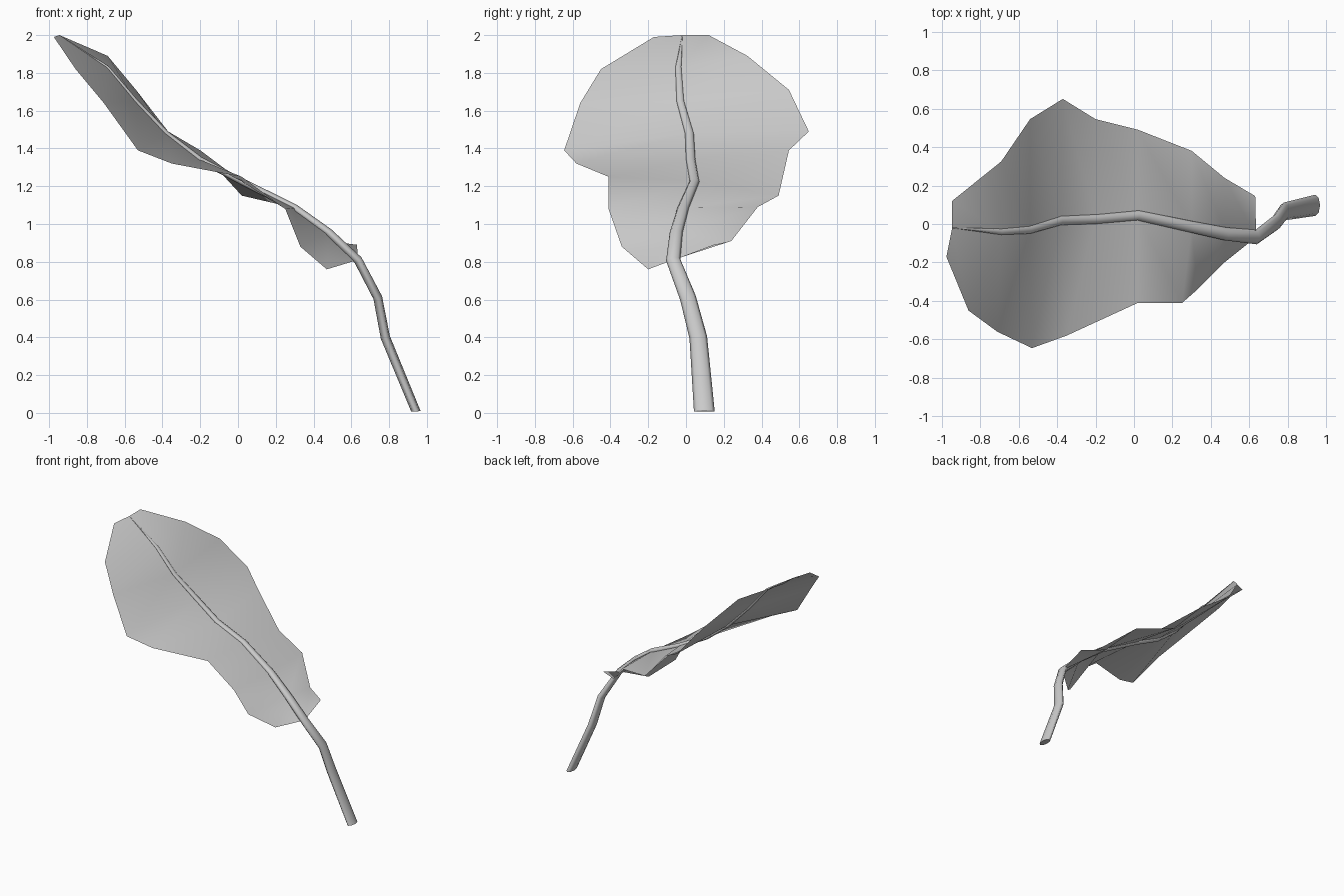
import bpy, math
from mathutils import Vector

if "Cube" in bpy.data.objects:
    bpy.data.objects.remove(bpy.data.objects["Cube"])

# Midrib path from stem base to leaf tip: x, y, z, half width, half depth
path = [(.942, .097, .008, .055, .025), (.78, .065, .40, .047, .025), (.74, .01, .61, .043, .024),
        (.635, -.068, .81, .038, .023), (.48, -.052, .955, .034, .022), (.30, -.015, 1.085, .03, .02),
        (.02, .045, 1.225, .026, .018), (-.20, .025, 1.34, .025, .016), (-.38, .018, 1.48, .023, .014),
        (-.54, -.03, 1.65, .02, .011), (-.69, -.04, 1.83, .016, .008), (-.945, -.02, 2.0, .001, .001)]
# Blade margins, stem end to tip
back_edge = [(.63, .145, .89), (.47, .24, .91), (.30, .38, 1.09), (.02, .49, 1.15), (-.20, .545, 1.39),
             (-.37, .65, 1.49), (-.54, .545, 1.71), (-.69, .325, 1.89), (-.945, .12, 2.0)]
front_edge = [(.47, -.20, .76), (.33, -.34, .88), (.25, -.41, 1.08), (.02, -.41, 1.25), (-.35, -.58, 1.32),
              (-.53, -.645, 1.39), (-.71, -.56, 1.64), (-.86, -.45, 1.82), (-.975, -.17, 1.99)]


def make(name, verts, faces):
    me = bpy.data.meshes.new(name)
    me.from_pydata(verts, [], faces)
    me.update()
    for p in me.polygons:
        p.use_smooth = len(p.vertices) < 5
    ob = bpy.data.objects.new(name, me)
    bpy.context.collection.objects.link(ob)
    return ob


# Leaf blade: two curved halves meeting on the midrib
mid = [p[:3] for p in path[3:]]
n = len(mid)
faces = []
for i in range(n - 1):
    faces.append((i, i + 1, n + i + 1, n + i))
    faces.append((n + i, n + i + 1, 2 * n + i + 1, 2 * n + i))
make("leaf_blade", front_edge + mid + back_edge, faces)

# Stem and midrib: flattened tapering tube
sides = 8
pts = [Vector(p[:3]) for p in path]
verts, faces = [], []
for i, p in enumerate(pts):
    t = (pts[min(i + 1, len(pts) - 1)] - pts[max(i - 1, 0)]).normalized()
    if i == 0:
        t = Vector((-.05, 0, 1)).normalized()   # base cut almost level
    across = Vector((0, 1, 0))
    across = (across - t * across.dot(t)).normalized()
    depth = t.cross(across)
    w, d = path[i][3:]
    for k in range(sides):
        a = 2 * math.pi * k / sides
        verts.append(p + across * w * math.cos(a) + depth * d * math.sin(a))
for i in range(len(pts) - 1):
    for k in range(sides):
        a, b = i * sides + k, i * sides + (k + 1) % sides
        faces.append((b, a, a + sides, b + sides))
faces.append(tuple(range(sides)))
stem = make("stem_and_midrib", verts, faces)

# Keep normals outward
import bmesh
bm = bmesh.new()
bm.from_mesh(stem.data)
bmesh.ops.recalc_face_normals(bm, faces=bm.faces)
bm.to_mesh(stem.data)
bm.free()
